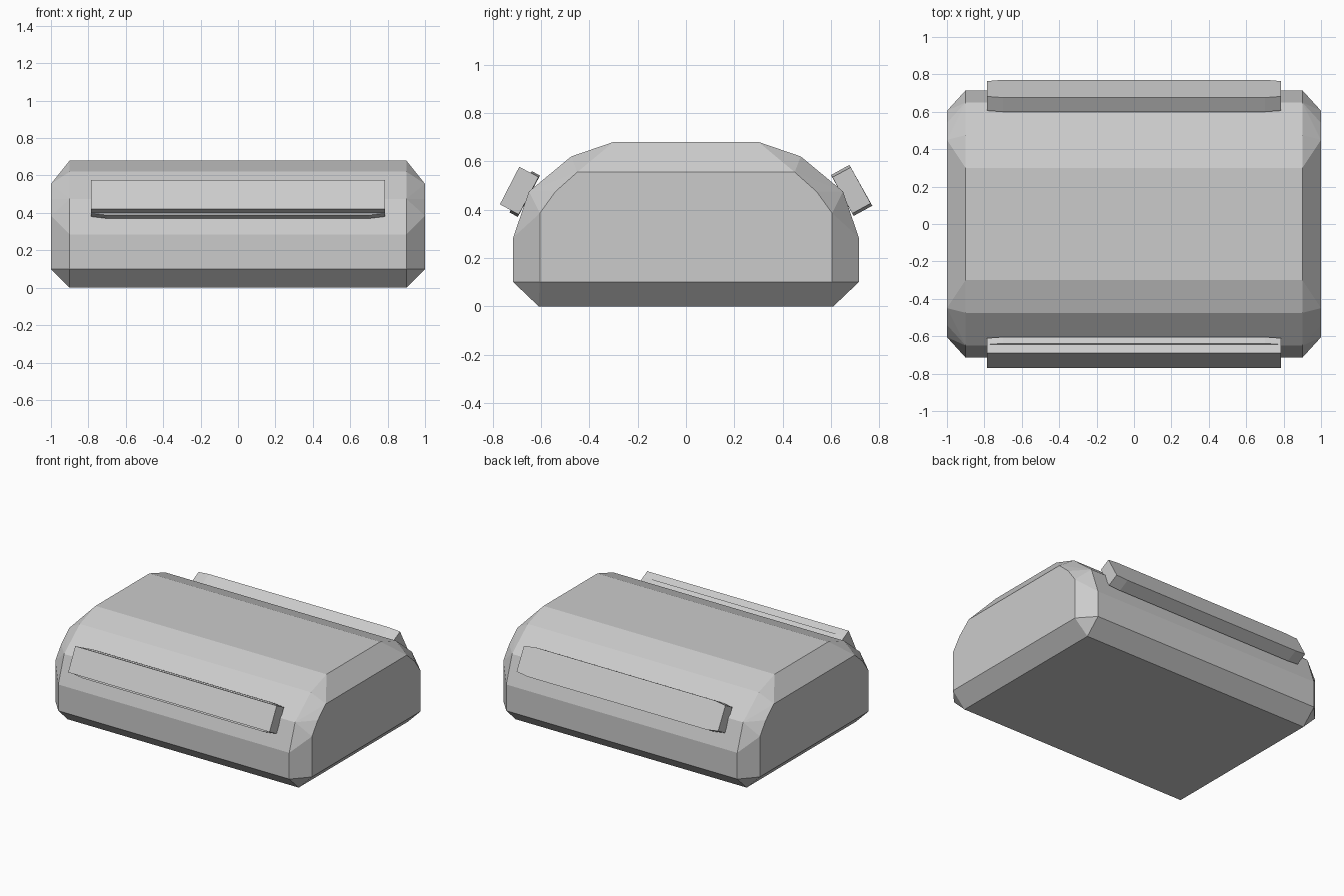
import bpy, bmesh, math

if "Cube" in bpy.data.objects:
    bpy.data.objects.remove(bpy.data.objects["Cube"])


def hull_object(name, shells):
    """Each shell is a list of (half_width, yz_points) sections mirrored in x."""
    bm = bmesh.new()
    for sections in shells:
        verts = [bm.verts.new((s * x, y, z))
                 for x, pts in sections for s in (-1, 1) for y, z in pts]
        res = bmesh.ops.convex_hull(bm, input=verts)
        unused = {v for v in res["geom_interior"] + res["geom_unused"]
                  if isinstance(v, bmesh.types.BMVert)}
        bmesh.ops.delete(bm, geom=list(unused), context='VERTS')
    bmesh.ops.dissolve_limit(bm, angle_limit=math.radians(1),
                             verts=bm.verts[:], edges=bm.edges[:])
    bmesh.ops.recalc_face_normals(bm, faces=bm.faces[:])
    mesh = bpy.data.meshes.new(name)
    bm.to_mesh(mesh)
    bm.free()
    obj = bpy.data.objects.new(name, mesh)
    bpy.context.collection.objects.link(obj)
    return obj


def both_sides(half):
    return half + [(-y, z) for y, z in half]


# Body: faceted dome profile with chamfered ends
base = both_sides([(0.61, 0.0)])
outer = both_sides([(0.715, 0.10), (0.715, 0.285), (0.65, 0.475),
                    (0.475, 0.62), (0.30, 0.68)])
end_cap = both_sides([(0.605, 0.10), (0.605, 0.385), (0.54, 0.475), (0.45, 0.555)])
hull_object("body", [[(0.9, base + outer), (1.0, end_cap)]])

# Front rail: tilted bar with a thin lip on its inner half
front_bar = [(-0.69, 0.577), (-0.77, 0.422), (-0.696, 0.382), (-0.614, 0.537)]
lip_end = [(-0.644, 0.553), (-0.61, 0.535), (-0.692, 0.380), (-0.726, 0.398)]
lip_mid = [(-0.638, 0.559), (-0.604, 0.541), (-0.696, 0.370), (-0.730, 0.388)]
hull_object("front_rail", [[(0.785, front_bar)],
                           [(0.785, lip_end), (0.70, lip_mid)]])

# Back rail: tilted bar, slightly narrower at its ends
back_end = [(0.682, 0.575), (0.764, 0.426), (0.688, 0.384), (0.606, 0.534)]
back_mid = [(0.676, 0.585), (0.771, 0.416), (0.694, 0.374), (0.600, 0.543)]
hull_object("back_rail", [[(0.785, back_end), (0.70, back_mid)]])
